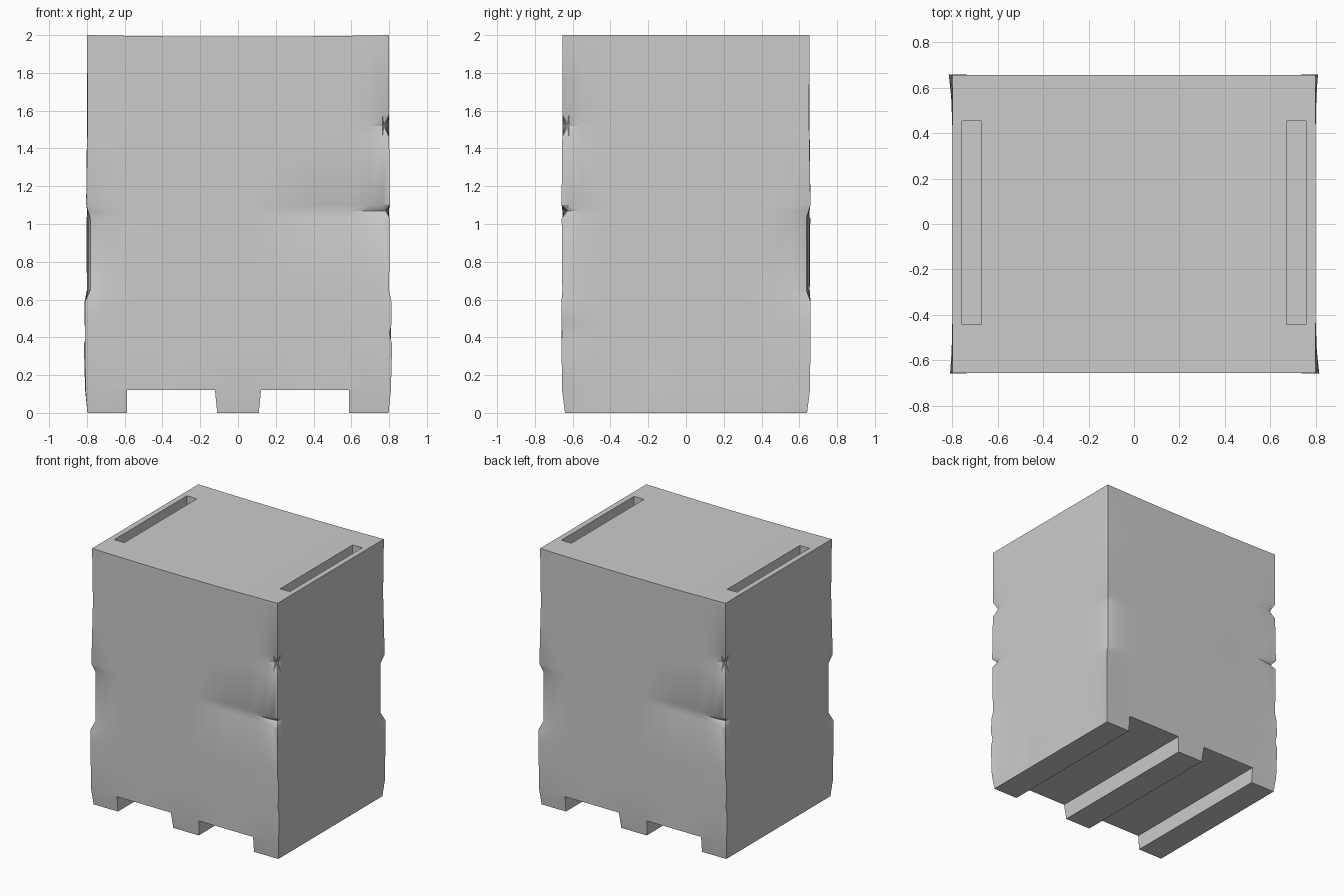
import bpy, bmesh
from math import copysign

if "Cube" in bpy.data.objects:
    bpy.data.objects.remove(bpy.data.objects["Cube"])

HX, HY, H = 0.80, 0.655, 2.0

# Dent depth along the corner edges: (z, outward offset).
# A = front-right and back-left corners, B = front-left and back-right corners.
PROFILE_A = [(0, 0), (.12, .010), (.36, .016), (.42, .002), (.47, .013), (.59, .012),
             (.65, 0), (1.03, .003), (1.07, -.018), (1.10, .004), (1.46, 0),
             (1.52, -.028), (1.58, 0), (2, 0)]
PROFILE_B = [(0, 0), (.12, .008), (.36, .010), (.59, .010), (.65, -.018), (1.03, -.018),
             (1.10, .004), (1.58, -.004), (2, 0)]


def sample(profile, z):
    for (z0, a), (z1, b) in zip(profile, profile[1:]):
        if z <= z1 + 1e-5:
            return a + (b - a) * (z - z0) / (z1 - z0)
    return profile[-1][1]


def fade(d, reach):
    return max(0.0, 1 - d / reach) ** 2


def dent(co):
    x, y, z = co
    sx, sy = copysign(1, x), copysign(1, y)
    on_x, on_y = abs(x) > HX - 1e-4, abs(y) > HY - 1e-4
    offset = sample(PROFILE_A if sx * sy < 0 else PROFILE_B, z)
    # lower skirt leans in towards the floor
    lean = max(0, 1 - z / .15)
    if on_x:
        co.x += sx * offset * fade(HY - abs(y), .22)
        co.x -= sx * .006 * lean * 0.5
        # small scuff near the base
        if sx * y < 0 and abs(z - .12) < .01 and .2 < abs(y) < .3:
            co.x -= sx * .006
    if on_y:
        co.y += sy * min(offset, .004) * fade(HX - abs(x), .22)
        co.y -= sy * .014 * lean
        # long crease from the middle of the face to the corner
        if abs(z - 1.07) < .01 and x * sy < 0:
            co.y -= sy * .010 * min(1, max(0, (abs(x) - .08) / .3))
    # top sags slightly in the middle
    if z > H - 1e-4:
        co.z -= .008 * (1 - (x / HX) ** 2)


def box(name, lo, hi):
    bm = bmesh.new()
    bmesh.ops.create_cube(bm, size=1)
    for v in bm.verts:
        for i in range(3):
            v.co[i] = lo[i] if v.co[i] < 0 else hi[i]
    me = bpy.data.meshes.new(name)
    bm.to_mesh(me)
    bm.free()
    ob = bpy.data.objects.new(name, me)
    bpy.context.collection.objects.link(ob)
    return ob


# Container body, sliced into a grid and dented
body = box("container_body", (-HX, -HY, 0), (HX, HY, H))
bm = bmesh.new()
bm.from_mesh(body.data)
cuts = [(0, s * x) for s in (-1, 1) for x in (.08, .25, .38, .58, .70, .765)] + [(0, 0)]
cuts += [(1, s * y) for s in (-1, 1) for y in (.2, .25, .3, .43, .555, .62)] + [(1, 0)]
cuts += [(2, p[0]) for p in PROFILE_A[1:-1]]
for axis, value in cuts:
    point, normal = [0, 0, 0], [0, 0, 0]
    point[axis], normal[axis] = value, 1
    bmesh.ops.bisect_plane(bm, geom=bm.verts[:] + bm.edges[:] + bm.faces[:],
                           plane_co=point, plane_no=normal)
for v in bm.verts:
    dent(v.co)
bmesh.ops.triangulate(bm, faces=bm.faces[:])
bm.to_mesh(body.data)
bm.free()

# Cutters: lifting slots in the top, fork channels through the base
cutters = []
for s in (-1, 1):
    a, b = sorted((s * .672, s * .757))
    cutters.append(box("slot_cutter", (a, -.442, 1.88), (b, .453, 2.2)))
    a, b = sorted((s * .122, s * .587))
    channel = box("channel_cutter", (a, -1, -.1), (b, 1, .12))
    for v in channel.data.vertices:
        if v.co.z < 0 and abs(v.co.x) < .3:
            v.co.x = s * .10
    cutters.append(channel)
for c in cutters:
    c.hide_render = True
    mod = body.modifiers.new("cut", 'BOOLEAN')
    mod.operation, mod.solver, mod.object = 'DIFFERENCE', 'EXACT', c

bpy.ops.object.select_all(action='DESELECT')
body.select_set(True)
bpy.context.view_layer.objects.active = body
for mod in list(body.modifiers):
    bpy.ops.object.modifier_apply(modifier=mod.name)
for c in cutters:
    bpy.data.objects.remove(c)
bpy.ops.object.shade_smooth_by_angle(angle=0.6)
